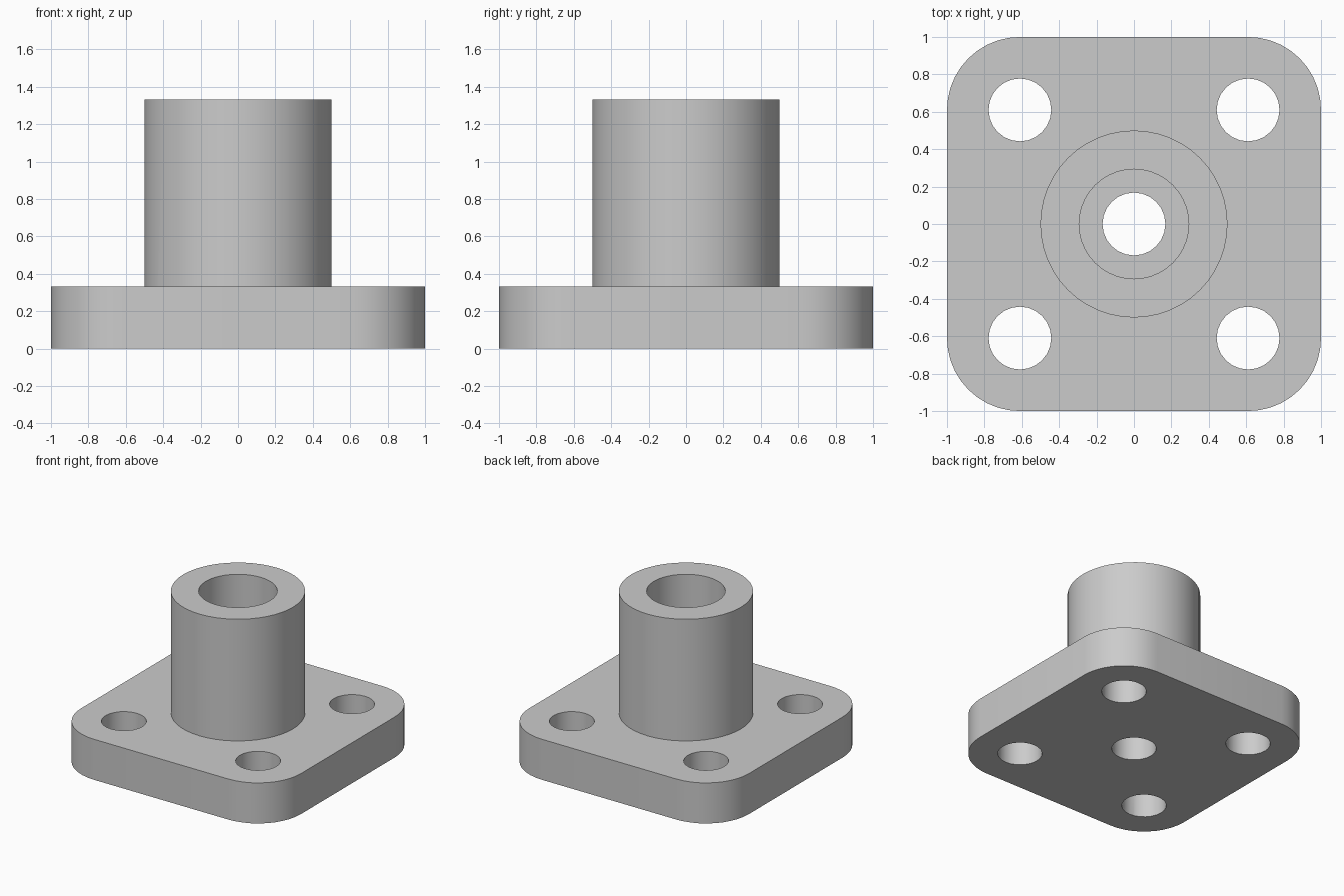
import bpy
import bmesh
from math import cos, sin, pi, radians

default = bpy.data.objects.get("Cube")
if default:
    bpy.data.objects.remove(default, do_unlink=True)

HALF, CORNER = 1.0, 0.39        # plate half width and corner radius
PLATE_TOP, TOP = 0.333, 1.333
SLEEVE_R, BORE_R, HOLE_R = 0.5, 0.293, 0.168
BOLT = 0.61                     # bolt hole offset

grey = bpy.data.materials.new("plain grey")
grey.use_nodes = True
colour = (0.6, 0.6, 0.6, 1)
grey.diffuse_color = colour
grey.node_tree.nodes["Principled BSDF"].inputs["Base Color"].default_value = colour


def prism(name, outline, z0, z1):
    """Solid made by raising a flat outline from z0 to z1."""
    bm = bmesh.new()
    face = bm.faces.new([bm.verts.new((x, y, z0)) for x, y in outline])
    raised = bmesh.ops.extrude_face_region(bm, geom=[face])["geom"]
    top = [v for v in raised if isinstance(v, bmesh.types.BMVert)]
    bmesh.ops.translate(bm, verts=top, vec=(0, 0, z1 - z0))
    bmesh.ops.recalc_face_normals(bm, faces=bm.faces)
    mesh = bpy.data.meshes.new(name)
    bm.to_mesh(mesh)
    bm.free()
    mesh.materials.append(grey)
    obj = bpy.data.objects.new(name, mesh)
    bpy.context.collection.objects.link(obj)
    return obj


def circle(r, n, cx=0, cy=0):
    return [(cx + r * cos(2 * pi * i / n), cy + r * sin(2 * pi * i / n)) for i in range(n)]


def combine(target, tool, operation):
    """Apply a boolean and discard the tool."""
    tool.hide_render = True
    mod = target.modifiers.new(operation, "BOOLEAN")
    mod.operation, mod.object, mod.solver = operation, tool, "EXACT"
    bpy.ops.object.select_all(action="DESELECT")
    bpy.context.view_layer.objects.active = target
    target.select_set(True)
    bpy.ops.object.modifier_apply(modifier=mod.name)
    bpy.data.objects.remove(tool, do_unlink=True)


# Square mounting plate with rounded corners
steps, inner = 10, HALF - CORNER
outline = []
for quarter, (sx, sy) in enumerate([(1, 1), (-1, 1), (-1, -1), (1, -1)]):
    for i in range(steps + 1):
        a = pi / 2 * (quarter + i / steps)
        outline.append((sx * inner + CORNER * cos(a), sy * inner + CORNER * sin(a)))
flange = prism("flanged_sleeve", outline, 0, PLATE_TOP)

# Upright sleeve, joined into the plate
combine(flange, prism("sleeve", circle(SLEEVE_R, 48), 0.1, TOP), "UNION")

# Wide bore down to the plate, narrow hole through it
combine(flange, prism("bore", circle(BORE_R, 40), PLATE_TOP, TOP + 0.1), "DIFFERENCE")
combine(flange, prism("centre_hole", circle(HOLE_R, 24), -0.1, TOP), "DIFFERENCE")

# Four bolt holes
for sx in (-1, 1):
    for sy in (-1, 1):
        hole = prism("bolt_hole", circle(HOLE_R, 24, sx * BOLT, sy * BOLT), -0.1, 0.5)
        combine(flange, hole, "DIFFERENCE")

bpy.ops.object.shade_smooth_by_angle(angle=radians(30))
